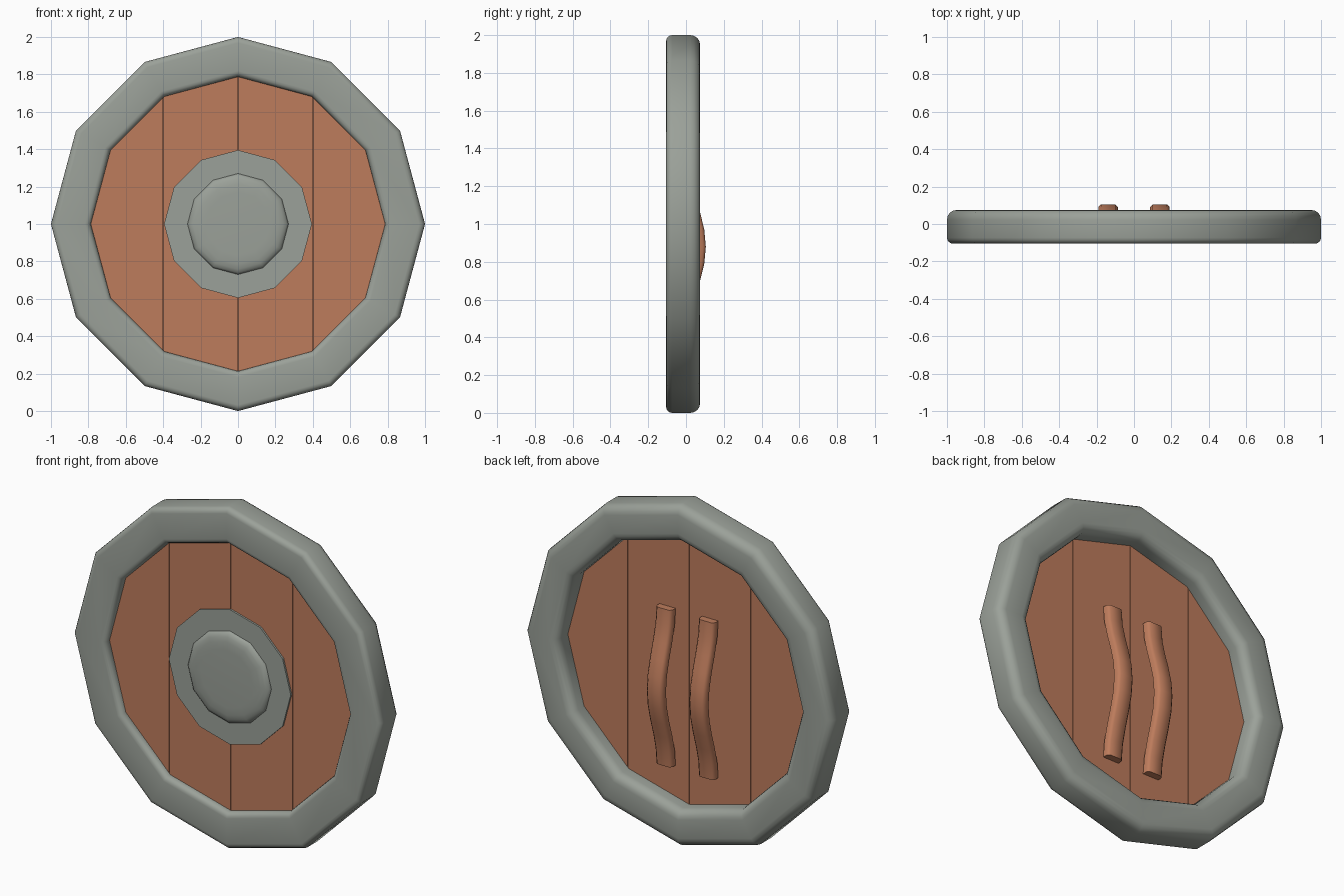
import bpy, bmesh, math

if "Cube" in bpy.data.objects:
    bpy.data.objects.remove(bpy.data.objects["Cube"])

SIDES = 12
CZ = 1.0


def material(name, rgb):
    m = bpy.data.materials.new(name)
    m.diffuse_color = (*rgb, 1)
    m.use_nodes = True
    m.node_tree.nodes["Principled BSDF"].inputs["Base Color"].default_value = m.diffuse_color
    return m


STEEL = material("grey metal", (0.328, 0.356, 0.319))
WOOD = material("brown wood", (0.515, 0.202, 0.107))


def finish(name, bm, mat, smooth=None):
    bmesh.ops.recalc_face_normals(bm, faces=bm.faces)
    me = bpy.data.meshes.new(name)
    bm.to_mesh(me)
    bm.free()
    me.materials.append(mat)
    ob = bpy.data.objects.new(name, me)
    bpy.context.collection.objects.link(ob)
    if smooth:
        for p in me.polygons:
            p.use_smooth = True
        me.set_sharp_from_angle(angle=math.radians(smooth))
    return ob


def point(r, y, i):
    a = 2 * math.pi * i / SIDES
    return (r * math.sin(a), y, CZ + r * math.cos(a))


def lathe(name, profile, mat, smooth=None, closed=True):
    """Sweep (radius, y) points round the twelve-sided outline."""
    bm = bmesh.new()
    rings = [[bm.verts.new(point(r, y, i)) for i in range(SIDES)] for r, y in profile]
    pairs = list(zip(rings, rings[1:]))
    if closed:
        pairs.append((rings[-1], rings[0]))
    else:
        bm.faces.new(rings[0])
        bm.faces.new(rings[-1])
    for a, b in pairs:
        for i in range(SIDES):
            j = (i + 1) % SIDES
            bm.faces.new((a[i], a[j], b[j], b[i]))
    return finish(name, bm, mat, smooth)


def arc(cx, cy, rad, start, n=4):
    return [(cx + rad * math.cos(math.radians(start + 90 * k / n)),
             cy + rad * math.sin(math.radians(start + 90 * k / n))) for k in range(n + 1)]


def prism(name, outline, y0, y1, mat):
    bm = bmesh.new()
    f = [bm.verts.new((x, y0, z)) for x, z in outline]
    b = [bm.verts.new((x, y1, z)) for x, z in outline]
    bm.faces.new(f)
    bm.faces.new(b)
    for i in range(len(f)):
        j = (i + 1) % len(f)
        bm.faces.new((f[i], f[j], b[j], b[i]))
    return finish(name, bm, mat)


# Rounded metal rim: tighter rounding on the front, softer on the back
R0, R1, YF, YB = 0.787, 1.0, -0.105, 0.075
fr, br = 0.032, 0.052
rim = (arc(R1 - br, YB - br, br, 0) + arc(R0 + br, YB - br, br, 90)
       + arc(R0 + fr, YF + fr, fr, 180) + arc(R1 - fr, YF + fr, fr, 270))
lathe("metal_rim", rim, STEEL, 40)

# Wooden planks with hairline joints, over a thin core
PR, GAP = 0.8, 0.0015
cuts = [-PR, -PR / 2, 0, PR / 2, PR]
ring = [point(PR, 0, i) for i in range(SIDES)]
for k, (a, b) in enumerate(zip(cuts, cuts[1:])):
    strip = [(min(max(x, a + GAP), b - GAP), z) for x, _, z in ring
             if a - 1e-4 <= x <= b + 1e-4]
    mx, mz = (a + b) / 2, CZ
    strip.sort(key=lambda p: math.atan2(p[1] - mz, p[0] - mx))
    prism("plank_%d" % (k + 1), strip, -0.065, -0.03, WOOD)
prism("plank_core", [(x, z) for x, _, z in ring], -0.052, -0.043, WOOD)

# Central boss: flat ring plate and a flattened dome
lathe("boss_plate", [(0.395, -0.06), (0.395, -0.076), (0.25, -0.076), (0.25, -0.06)], STEEL)
lathe("boss_dome", [(0.27, -0.065), (0.27, -0.078), (0.26, -0.089), (0.242, -0.097),
                    (0.215, -0.102), (0.17, -0.104)], STEEL, 60, closed=False)


# Bowed hand straps on the back
def strap(name, x):
    bm = bmesh.new()
    n, half, w, t, c = 10, 0.46, 0.052, 0.042, 0.014
    section = [(-w, -t), (w, -t), (w, -c), (w - c, 0), (-w + c, 0), (-w, -c)]
    rows = []
    for i in range(n + 1):
        u = -1 + 2 * i / n
        y = 0.015 + 0.045 * (1 + math.cos(math.pi * u))
        rows.append([bm.verts.new((x + sx, y + sy, 0.88 + half * u)) for sx, sy in section])
    for a, b in zip(rows, rows[1:]):
        for i in range(6):
            j = (i + 1) % 6
            bm.faces.new((a[i], a[j], b[j], b[i]))
    bm.faces.new(rows[0])
    bm.faces.new(rows[-1])
    finish(name, bm, WOOD, 50)


for side, x in (("left", -0.138), ("right", 0.138)):
    strap("hand_strap_" + side, x)
